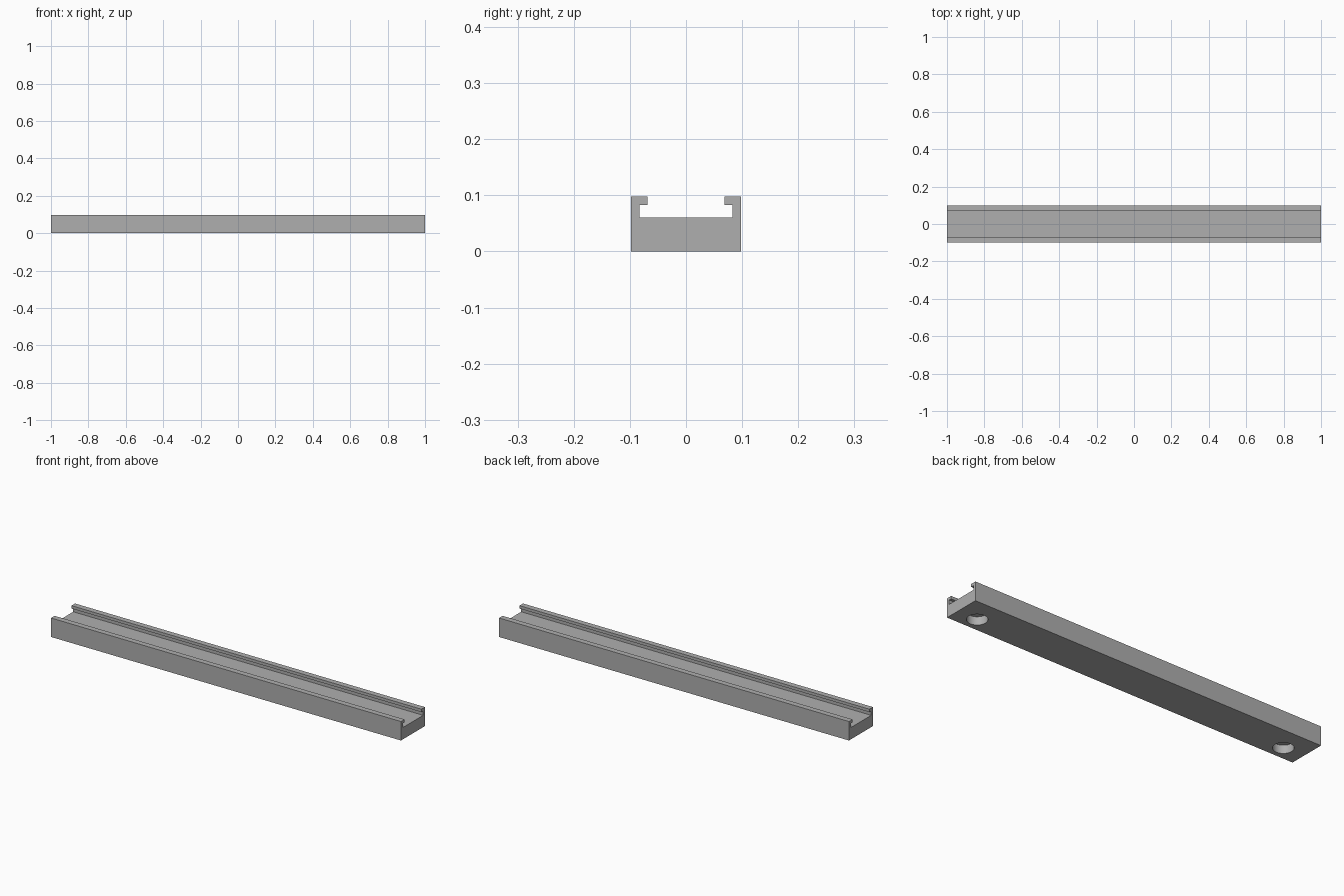
import bpy
import bmesh
import math

cube = bpy.data.objects.get("Cube")
if cube:
    bpy.data.objects.remove(cube, do_unlink=True)

HALF_WIDTH, HEIGHT = 0.098, 0.098
FLOOR, LIP_UNDERSIDE = 0.061, 0.083
SLOT, MOUTH = 0.083, 0.069
HOLE_X, HOLE_Y, HOLE_RADIUS, HOLE_DEPTH = 0.886, -0.026, 0.048, 0.042

grey = bpy.data.materials.new("mid_grey")
grey.use_nodes = True
colour = (0.43, 0.43, 0.43, 1)
grey.diffuse_color = colour
grey.node_tree.nodes["Principled BSDF"].inputs["Base Color"].default_value = colour

# Rail: half of the lipped channel section, mirrored and extruded along x
half = [(HALF_WIDTH, 0), (HALF_WIDTH, HEIGHT), (MOUTH, HEIGHT),
        (MOUTH, LIP_UNDERSIDE), (SLOT, LIP_UNDERSIDE), (SLOT, FLOOR)]
section = half + [(-y, z) for y, z in reversed(half)]
bm = bmesh.new()
end = bm.faces.new([bm.verts.new((-1, y, z)) for y, z in section])
extruded = bmesh.ops.extrude_face_region(bm, geom=[end])["geom"]
bmesh.ops.translate(bm, vec=(2, 0, 0),
                    verts=[v for v in extruded if isinstance(v, bmesh.types.BMVert)])
bmesh.ops.recalc_face_normals(bm, faces=bm.faces)
mesh = bpy.data.meshes.new("channel_rail")
bm.to_mesh(mesh)
bm.free()
mesh.materials.append(grey)
rail = bpy.data.objects.new("channel_rail", mesh)
bpy.context.collection.objects.link(rail)

# Blind mounting holes in the underside, one near each end
for side in (-1, 1):
    bpy.ops.mesh.primitive_cylinder_add(
        vertices=48, radius=HOLE_RADIUS, depth=2 * HOLE_DEPTH,
        location=(side * HOLE_X, HOLE_Y, 0))
    cutter = bpy.context.object
    cutter.name = "hole_cutter"
    cutter.hide_render = True
    cutter.data.materials.append(grey)
    hole = rail.modifiers.new("mounting_hole", "BOOLEAN")
    hole.operation = "DIFFERENCE"
    hole.solver = "EXACT"
    hole.object = cutter
    bpy.ops.object.select_all(action="DESELECT")
    rail.select_set(True)
    bpy.context.view_layer.objects.active = rail
    bpy.ops.object.modifier_apply(modifier=hole.name)
    bpy.data.objects.remove(cutter, do_unlink=True)

bpy.ops.object.shade_smooth_by_angle(angle=math.radians(30))
